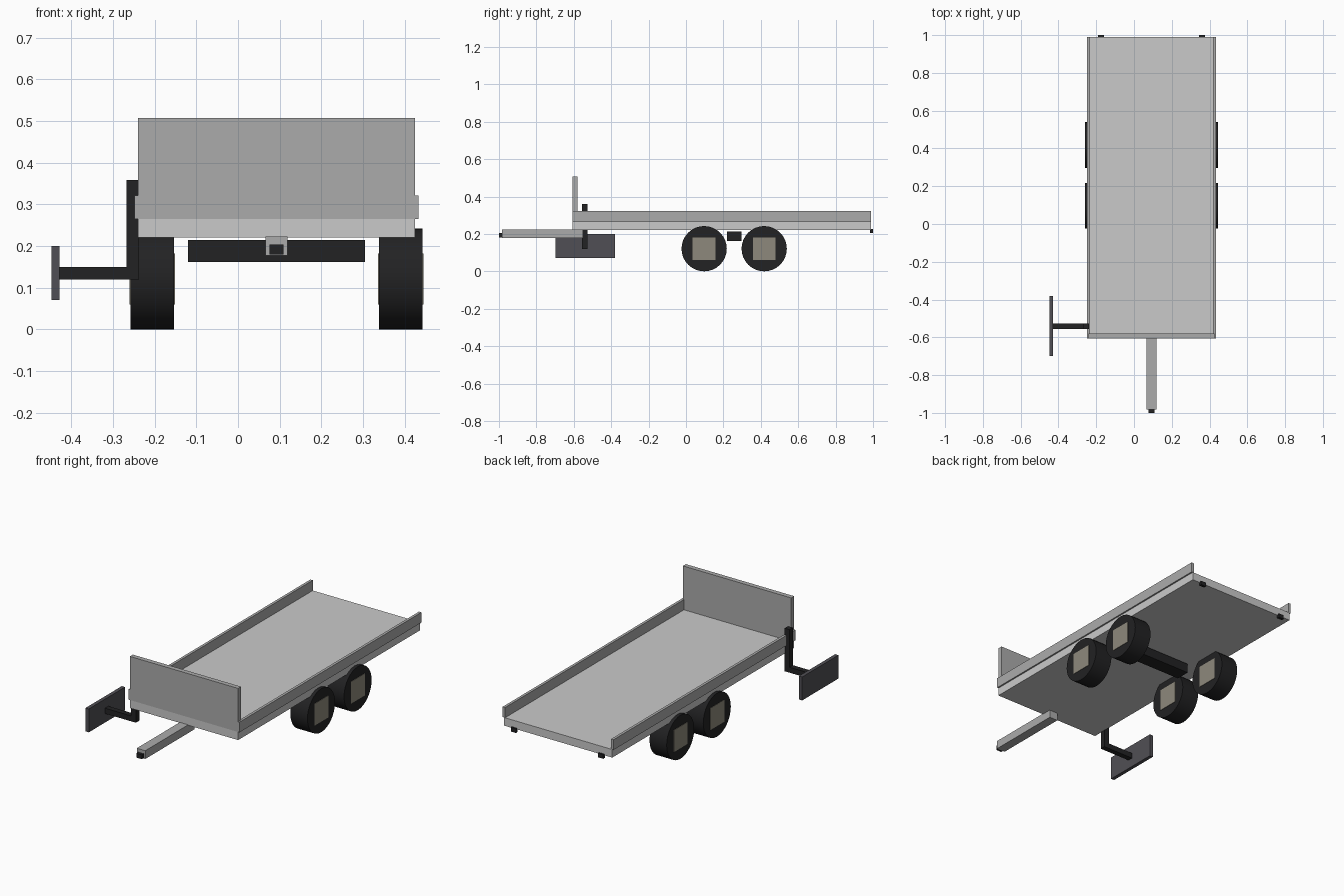
import bpy
import math

if "Cube" in bpy.data.objects:
    bpy.data.objects.remove(bpy.data.objects["Cube"], do_unlink=True)


def material(name, r, g, b):
    m = bpy.data.materials.new(name)
    m.use_nodes = True
    m.diffuse_color = (r, g, b, 1)
    m.node_tree.nodes["Principled BSDF"].inputs["Base Color"].default_value = (r, g, b, 1)
    return m


light_grey = material("light grey deck", 0.59, 0.59, 0.59)
mid_grey = material("mid grey metal", 0.41, 0.41, 0.41)
black = material("black rubber", 0.016, 0.016, 0.017)
slate = material("dark slate", 0.081, 0.078, 0.09)
beige = material("beige hub", 0.27, 0.25, 0.2)


def finish(name, mat):
    obj = bpy.context.object
    obj.name = name
    obj.data.materials.append(mat)
    bpy.ops.object.transform_apply(location=False, rotation=True, scale=True)
    return obj


def box(name, mat, xs, ys, zs):
    """Box spanning the given (low, high) range on each axis."""
    spans = (xs, ys, zs)
    bpy.ops.mesh.primitive_cube_add(size=1, location=[sum(s) / 2 for s in spans])
    bpy.context.object.scale = [s[1] - s[0] for s in spans]
    return finish(name, mat)


CENTRE = 0.0925       # middle of the bed across its width
FRONT, BACK = -0.606, 0.99
DECK_TOP = 0.265

# Bed and headboard
bed_x = (CENTRE - 0.3325, CENTRE + 0.3325)
box("deck", light_grey, bed_x, (FRONT, BACK), (0.22, DECK_TOP))
box("headboard", mid_grey, bed_x, (FRONT, FRONT + 0.026), (DECK_TOP, 0.507))

# Drawbar and coupling
box("drawbar", mid_grey, (CENTRE - 0.026, CENTRE + 0.026), (-0.983, -0.55), (0.177, 0.223))
box("coupling", black, (CENTRE - 0.017, CENTRE + 0.017), (-1, -0.983), (0.18, 0.204))

# Cross beam between the wheels
box("cross_beam", black, (CENTRE - 0.212, CENTRE + 0.212), (0.218, 0.298), (0.162, 0.214))

# Parts mirrored left and right of the bed centre
RADIUS = 0.121
for side, sign in (("left", 1), ("right", -1)):
    def across(inner, outer):
        return sorted((CENTRE + sign * inner, CENTRE + sign * outer))

    box(side + "_rail", mid_grey, across(0.326, 0.341), (FRONT, BACK), (DECK_TOP, 0.322))
    box(side + "_tail_lamp", black, across(0.252, 0.284), (0.985, 1), (0.204, 0.227))

    for place, y in (("front", 0.097), ("rear", 0.418)):
        hub_x = across(0.244, 0.353)
        bpy.ops.mesh.primitive_cylinder_add(
            vertices=32, radius=RADIUS, depth=0.105,
            location=(sum(hub_x) / 2, y, RADIUS), rotation=(0, math.pi / 2, 0))
        finish(f"{side}_{place}_tyre", black)
        bpy.ops.object.shade_smooth_by_angle(angle=math.radians(30))
        box(f"{side}_{place}_hub", beige, hub_x, (y - 0.061, y + 0.061),
            (RADIUS - 0.061, RADIUS + 0.061))

# Side bracket carrying an upright plate
bracket_y = (-0.556, -0.526)
box("bracket_post", black, (-0.268, -0.238), bracket_y, (0.12, 0.359))
box("bracket_arm", black, (-0.43, -0.268), bracket_y, (0.12, 0.15))
box("bracket_plate", slate, (-0.448, -0.428), (-0.698, -0.38), (0.07, 0.2))
